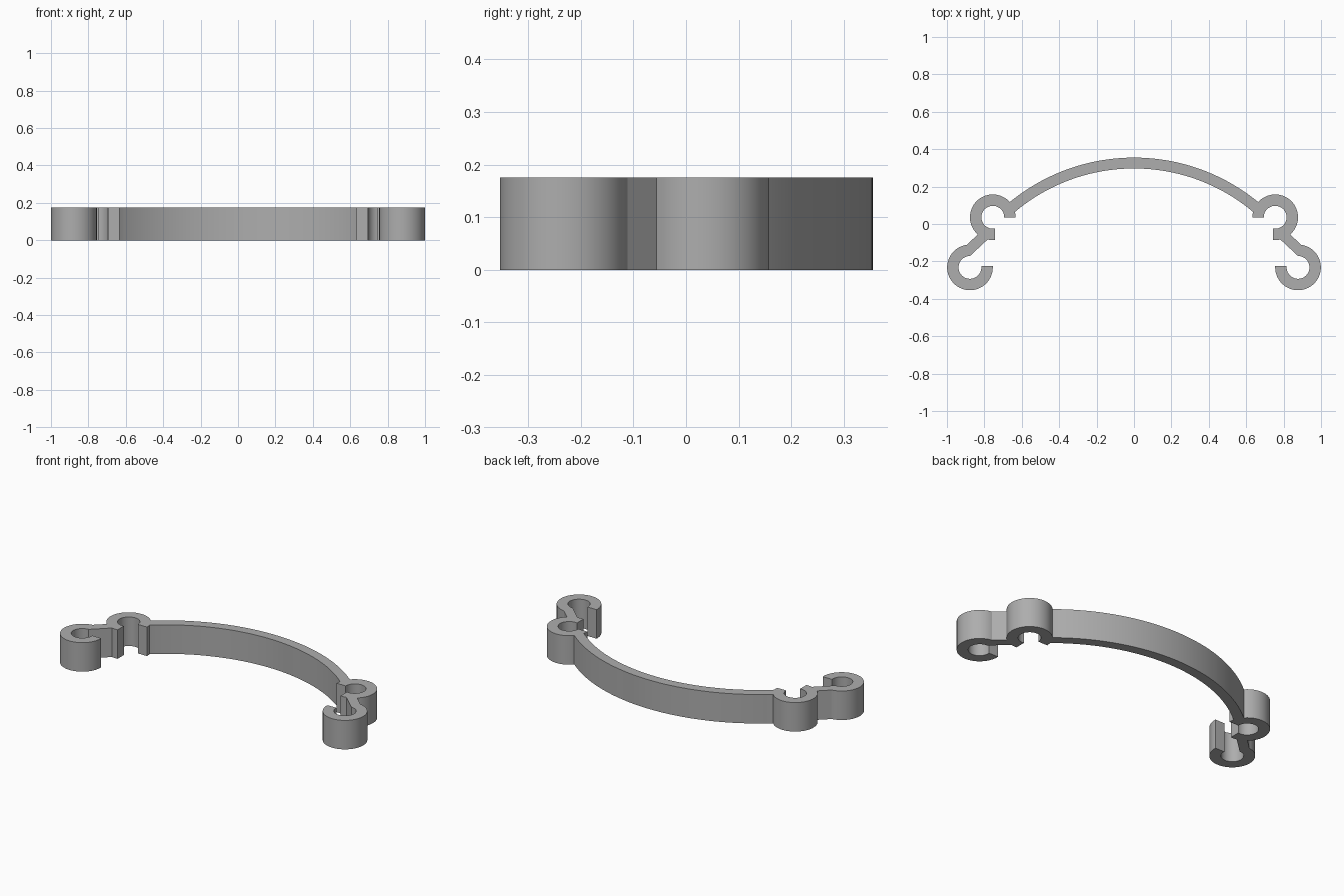
import bpy
import bmesh
from math import radians, sin, cos, ceil

HEIGHT = 0.175
OUTER, INNER = 0.122, 0.061          # ring radii
UPPER, LOWER = (0.755, 0.036), (0.877, -0.232)   # ring centres
ARCH = (0, -0.691)                   # centre of the long bow


def arc(centre, radius, start, end, step=5):
    """Points along an arc, angles in degrees."""
    count = max(2, ceil(abs(end - start) / step))
    angles = [radians(start + (end - start) * i / count) for i in range(count + 1)]
    return [(centre[0] + radius * cos(a), centre[1] + radius * sin(a)) for a in angles]


def grey_material():
    mat = bpy.data.materials.new("plain_grey")
    colour = (0.42, 0.42, 0.42, 1)
    mat.use_nodes = True
    mat.diffuse_color = colour
    mat.node_tree.nodes["Principled BSDF"].inputs["Base Color"].default_value = colour
    return mat


def extrude_outline(name, points, height):
    """Solid plate from a closed outline."""
    bm = bmesh.new()
    face = bm.faces.new([bm.verts.new((x, y, 0)) for x, y in points])
    top = bmesh.ops.extrude_face_region(bm, geom=[face], use_keep_orig=True)["geom"]
    verts = [v for v in top if isinstance(v, bmesh.types.BMVert)]
    bmesh.ops.translate(bm, verts=verts, vec=(0, 0, height))
    bmesh.ops.recalc_face_normals(bm, faces=bm.faces[:])
    mesh = bpy.data.meshes.new(name)
    bm.to_mesh(mesh)
    bm.free()
    obj = bpy.data.objects.new(name, mesh)
    bpy.context.collection.objects.link(obj)
    return obj


cube = bpy.data.objects.get("Cube")
if cube:
    bpy.data.objects.remove(cube, do_unlink=True)

# Left half of the outline, from the bow's back edge round to its front edge
half = arc(ARCH, 1.046, 90, 50.7, 2)         # back of bow
half += arc(UPPER, OUTER, 138, -49)          # outside of upper ring
half += arc(LOWER, OUTER, 82, -183)          # link, then outside of lower ring
half += arc(LOWER, INNER, -186, 90)          # inside of lower ring
half += arc(UPPER, OUTER, -77, -95)          # link, then lip of upper ring
half += arc(UPPER, INNER, -100, 180)         # inside of upper ring
half += arc(UPPER, OUTER, 180, 166.5)        # inner lip at the bow
half += arc(ARCH, 0.988, 50, 90, 2)          # front of bow

# Mirror across the middle, sharing the two points on the centre line
outline = half + [(-x, y) for x, y in reversed(half[1:-1])]

clip = extrude_outline("double_ring_clip", outline, HEIGHT)
clip.data.materials.append(grey_material())

bpy.ops.object.select_all(action="DESELECT")
clip.select_set(True)
bpy.context.view_layer.objects.active = clip
bpy.ops.object.shade_smooth_by_angle(angle=radians(30))
